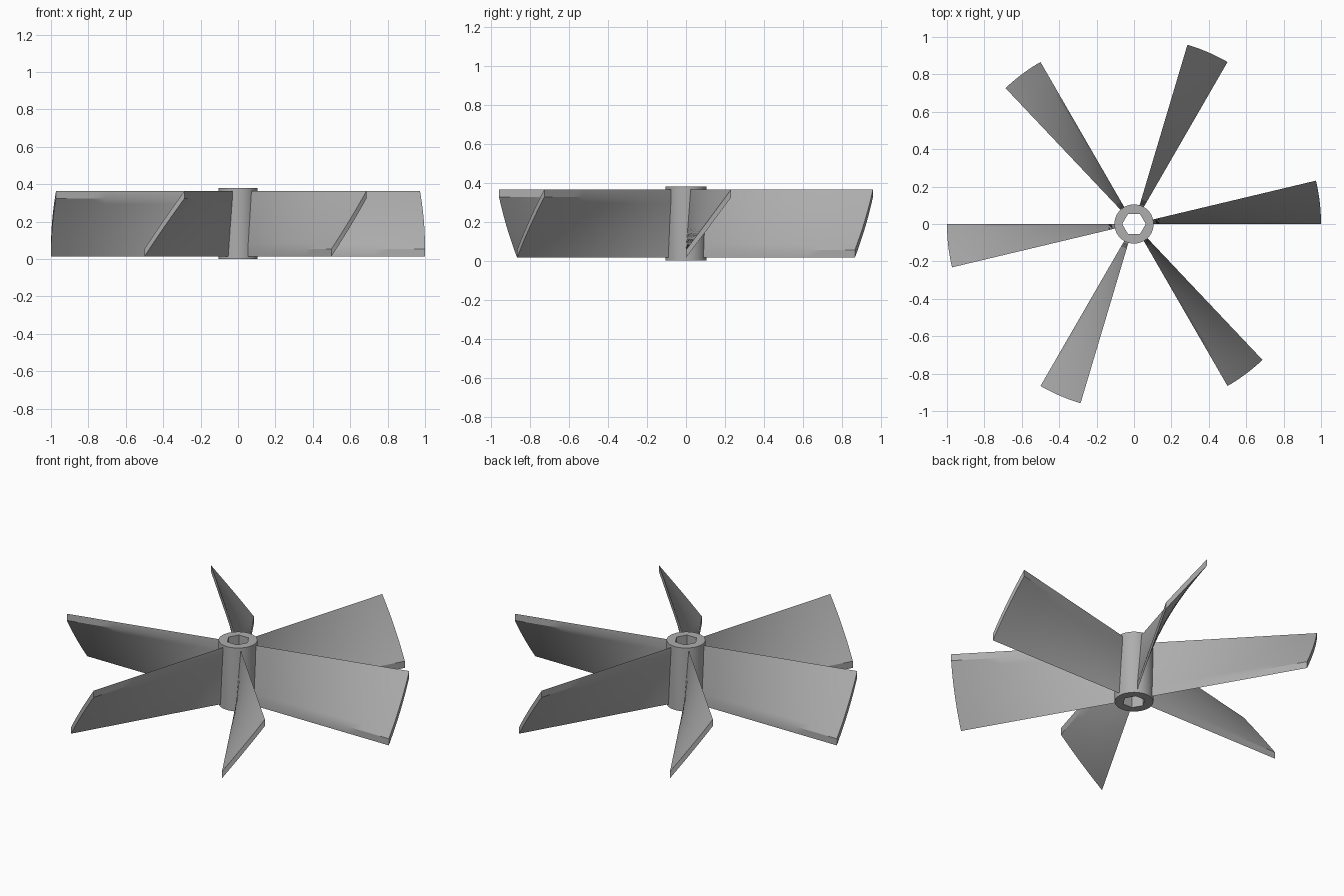
import bpy, bmesh
from math import cos, sin, radians, pi

cube = bpy.data.objects.get("Cube")
if cube:
    bpy.data.objects.remove(cube, do_unlink=True)

BLADES = 6
SWEEP = radians(13.4)      # angle covered by one blade
Z_LOW, Z_HIGH = 0.015, 0.365
THICK = 0.04               # vertical thickness of a blade
R_HUB, R_TIP, R_BORE = 0.105, 1.0, 0.063
HEIGHT = 0.38

grey = bpy.data.materials.new("plain grey")
grey.use_nodes = True
colour = (0.42, 0.42, 0.42, 1)
grey.diffuse_color = colour
grey.node_tree.nodes["Principled BSDF"].inputs["Base Color"].default_value = colour


def finish(bm, name):
    bmesh.ops.recalc_face_normals(bm, faces=bm.faces)
    mesh = bpy.data.meshes.new(name)
    bm.to_mesh(mesh)
    bm.free()
    mesh.materials.append(grey)
    obj = bpy.data.objects.new(name, mesh)
    bpy.context.collection.objects.link(obj)
    bpy.ops.object.select_all(action="DESELECT")
    obj.select_set(True)
    bpy.context.view_layer.objects.active = obj
    bpy.ops.object.shade_smooth_by_angle(angle=radians(30))
    return obj


# Hub: round outside, hexagonal bore
def ring(bm, radius, sides, z):
    verts = [bm.verts.new((radius * cos(2 * pi * i / sides),
                           radius * sin(2 * pi * i / sides), z)) for i in range(sides)]
    edges = [bm.edges.new((verts[i], verts[(i + 1) % sides])) for i in range(sides)]
    return verts, edges


def build_hub():
    bm = bmesh.new()
    rims = {}
    for radius, sides in ((R_HUB, 48), (R_BORE, 6)):
        low, low_edges = ring(bm, radius, sides, 0)
        high, high_edges = ring(bm, radius, sides, HEIGHT)
        for i in range(sides):
            j = (i + 1) % sides
            bm.faces.new((low[i], low[j], high[j], high[i]))
        rims[sides] = (low_edges, high_edges)
    for level in (0, 1):
        bmesh.ops.triangle_fill(bm, use_beauty=True,
                                edges=rims[48][level] + rims[6][level])
    return finish(bm, "hub")


# Blade: helical sheet with vertical thickness, rooted just inside the hub
def build_blade(index, across=10, along=10):
    bm = bmesh.new()
    start = 2 * pi * index / BLADES
    root = R_HUB - 0.01
    grid = []
    for i in range(across + 1):
        t = i / across
        a = start + SWEEP * t
        z = Z_LOW + (Z_HIGH - THICK - Z_LOW) * t
        row = []
        for k in range(along + 1):
            r = root + (R_TIP - root) * k / along
            row.append(bm.verts.new((r * cos(a), r * sin(a), z)))
        grid.append(row)
    for i in range(across):
        for k in range(along):
            bm.faces.new((grid[i][k], grid[i][k + 1], grid[i + 1][k + 1], grid[i + 1][k]))
    top = bmesh.ops.extrude_face_region(bm, geom=bm.faces[:], use_keep_orig=True)
    lifted = [g for g in top["geom"] if isinstance(g, bmesh.types.BMVert)]
    bmesh.ops.translate(bm, verts=lifted, vec=(0, 0, THICK))
    return finish(bm, f"blade_{index + 1}")


build_hub()
for n in range(BLADES):
    build_blade(n)
